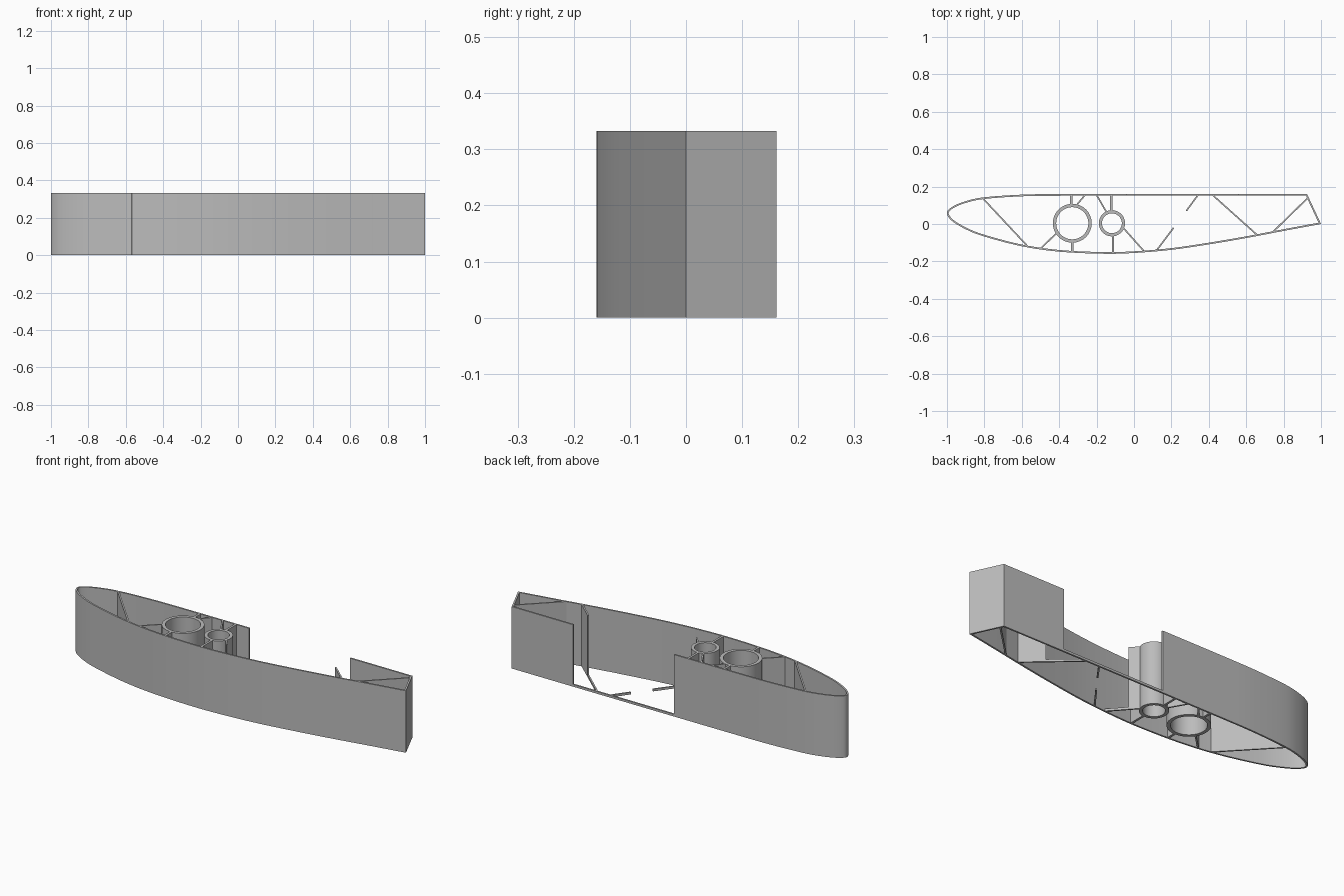
import bpy, bmesh, math
from mathutils import Vector

cube = bpy.data.objects.get("Cube")
if cube:
    bpy.data.objects.remove(cube, do_unlink=True)

HEIGHT = 0.333
SILL = 0.012          # height left in the cut-out bay
BAY = (-0.04, 0.56)   # cut-out bay along x
SKIN = 0.009

grey = bpy.data.materials.new("plain grey")
grey.use_nodes = True
grey.diffuse_color = (0.5, 0.5, 0.5, 1)
grey.node_tree.nodes["Principled BSDF"].inputs["Base Color"].default_value = (0.5, 0.5, 0.5, 1)


def smooth_path(points, steps=5):
    """Catmull-Rom curve through the points."""
    pts = [Vector(p) for p in points]
    pts = [2 * pts[0] - pts[1]] + pts + [2 * pts[-1] - pts[-2]]
    out = []
    for a, b, c, d in zip(pts, pts[1:], pts[2:], pts[3:]):
        for i in range(steps):
            t = i / steps
            out.append(0.5 * (2 * b + (c - a) * t + (2 * a - 5 * b + 4 * c - d) * t * t
                              + (3 * b - a - 3 * c + d) * t ** 3))
    return out + [pts[-2]]


def wall(name, path, width, top=HEIGHT, closed=False, centred=False):
    """Upright wall along a path, thickened to the left of its direction."""
    path = [Vector(p) for p in path]
    n = len(path)
    normals = []
    for i, p in enumerate(path):
        before = path[i - 1] if closed or i else None
        after = path[(i + 1) % n] if closed or i < n - 1 else None
        sides = [Vector((-d.y, d.x)).normalized()
                 for d in ([p - before] if before else []) + ([after - p] if after else [])]
        mid = sum(sides, Vector((0, 0))).normalized()
        normals.append(mid / max(mid.dot(sides[0]), 0.35))
    start = -width / 2 if centred else 0
    bm = bmesh.new()
    rows = []
    for p, m in zip(path, normals):
        a, b = p + m * start, p + m * (start + width)
        rows.append([bm.verts.new((q.x, q.y, z)) for q, z in
                     ((a, 0), (b, 0), (b, top), (a, top))])
    pairs = list(zip(rows, rows[1:])) + ([(rows[-1], rows[0])] if closed else [])
    for r, s in pairs:
        for k in range(4):
            j = (k + 1) % 4
            bm.faces.new((r[k], r[j], s[j], s[k]))
    if not closed:
        bm.faces.new(rows[0])
        bm.faces.new(rows[-1])
    bmesh.ops.recalc_face_normals(bm, faces=bm.faces)
    mesh = bpy.data.meshes.new(name)
    bm.to_mesh(mesh)
    bm.free()
    mesh.materials.append(grey)
    obj = bpy.data.objects.new(name, mesh)
    bpy.context.collection.objects.link(obj)
    return obj


def shade(obj):
    bpy.ops.object.select_all(action='DESELECT')
    obj.select_set(True)
    bpy.context.view_layer.objects.active = obj
    bpy.ops.object.shade_smooth_by_angle(angle=math.radians(30))


# Outer skin: back edge of the bay, round the nose, along the front to the tail
curve = smooth_path([(BAY[0], 0.161), (-0.4, 0.16), (-0.6, 0.157), (-0.8, 0.143), (-0.9, 0.122),
                     (-0.97, 0.093), (-1, 0.06), (-0.975, 0.018), (-0.9, -0.028), (-0.8, -0.067),
                     (-0.6, -0.119), (-0.4, -0.148), (-0.17, -0.159), (0, -0.155), (0.2, -0.138),
                     (0.4, -0.109), (0.6, -0.075), (0.8, -0.037), (1, 0)])
shade(wall("outer_skin", curve + [(0.925, 0.161), (BAY[1], 0.161)], SKIN))

# Low sill joining the skin across the bay
wall("bay_sill", [(BAY[1], 0.161), (BAY[0], 0.161)], SKIN, SILL)

# Spar tubes
for name, x, outer, thick in (("large_spar_tube", -0.33, 0.104, 0.018),
                              ("small_spar_tube", -0.118, 0.07, 0.017)):
    ring = [(x + outer * math.cos(math.tau * i / 48), 0.004 + outer * math.sin(math.tau * i / 48))
            for i in range(48)]
    shade(wall(name, ring, thick, closed=True))

# Full-height braces and tube supports: start, end, width
braces = {
    "nose_brace": ((-0.81, 0.139), (-0.565, -0.123), 0.008),
    "large_tube_front_brace": ((-0.5, -0.132), (-0.415, -0.05), 0.008),
    "large_tube_front_support": ((-0.33, -0.148), (-0.33, -0.097), 0.012),
    "large_tube_back_support": ((-0.335, 0.105), (-0.335, 0.155), 0.012),
    "large_tube_back_brace": ((-0.305, 0.103), (-0.262, 0.155), 0.008),
    "small_tube_back_brace": ((-0.2, 0.155), (-0.148, 0.065), 0.008),
    "small_tube_back_support": ((-0.122, 0.07), (-0.122, 0.155), 0.012),
    "small_tube_front_support": ((-0.112, -0.153), (-0.112, -0.063), 0.012),
    "tail_brace": ((0.74, -0.045), (0.93, 0.14), 0.008),
}
for name, (a, b, w) in braces.items():
    wall(name, [a, b], w, centred=True)

# Braces crossing into the bay: tall outside it, low inside it
for name, a, b, edge in (("small_tube_front_brace", (-0.058, -0.02), (0.055, -0.147), -0.02),
                         ("rear_brace", (0.66, -0.06), (0.42, 0.155), BAY[1])):
    a, b = Vector(a), Vector(b)
    cut = a.lerp(b, (edge - a.x) / (b.x - a.x))
    wall(name + "_tall", [a, cut], 0.008, centred=True)
    wall(name + "_low", [cut, b], 0.008, SILL, centred=True)

# Low stubs of the interrupted middle brace
wall("middle_brace_front_stub", [(0.12, -0.142), (0.212, -0.02)], 0.008, SILL, centred=True)
wall("middle_brace_back_stub", [(0.28, 0.07), (0.342, 0.155)], 0.008, SILL, centred=True)
